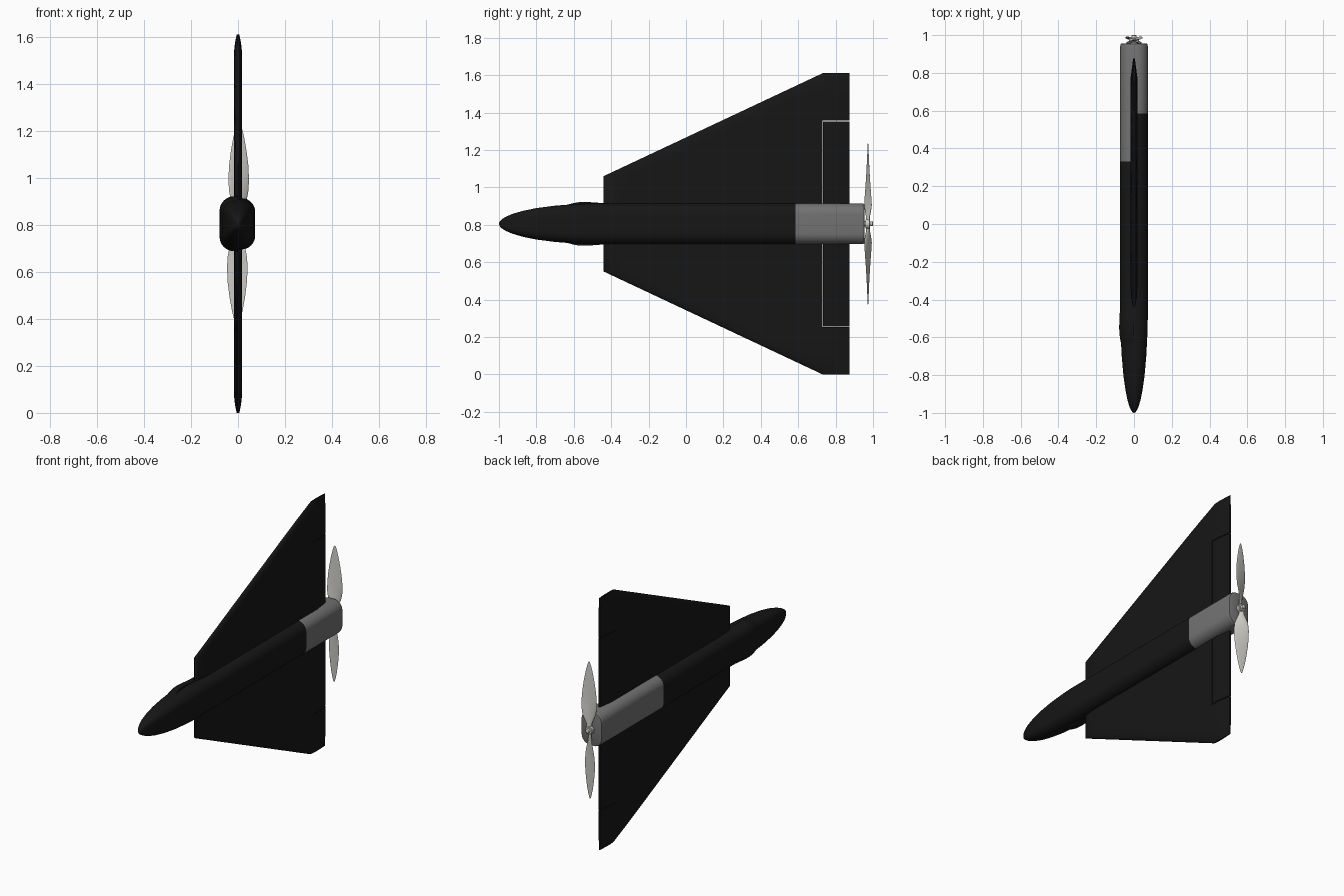
import bpy, bmesh
from math import sin, cos, pi, sqrt, atan2

if "Cube" in bpy.data.objects:
    bpy.data.objects.remove(bpy.data.objects["Cube"])

ZC = 0.805                      # height of the fuselage axis


def material(name, r, g, b):
    m = bpy.data.materials.new(name)
    m.diffuse_color = (r, g, b, 1)
    m.use_nodes = True
    m.node_tree.nodes["Principled BSDF"].inputs["Base Color"].default_value = m.diffuse_color
    return m


BLACK = material("black", 0.008, 0.008, 0.008)
GREY = material("mid_grey", 0.17, 0.17, 0.17)
PALE = material("pale_grey", 0.6, 0.59, 0.55)


def loft(name, rings, mat, closed=True, caps=True, angle=35):
    """Skin a list of equal-length rings."""
    bm = bmesh.new()
    vs = [[bm.verts.new(p) for p in ring] for ring in rings]
    n = len(vs[0])
    for a, b in zip(vs, vs[1:]):
        for i in range(n if closed else n - 1):
            j = (i + 1) % n
            bm.faces.new((a[i], a[j], b[j], b[i]))
    if caps:
        bm.faces.new(vs[0])
        bm.faces.new(vs[-1])
    bmesh.ops.recalc_face_normals(bm, faces=bm.faces)
    me = bpy.data.meshes.new(name)
    bm.to_mesh(me)
    bm.free()
    me.materials.append(mat)
    ob = bpy.data.objects.new(name, me)
    bpy.context.collection.objects.link(ob)
    bpy.ops.object.select_all(action='DESELECT')
    ob.select_set(True)
    bpy.context.view_layer.objects.active = ob
    bpy.ops.object.shade_smooth_by_angle(angle=angle * pi / 180)
    return ob


# Fuselage section: rounded rectangle, described by its half outline
W, H, R = 0.073, 0.109, 0.058


def half(y, s, side=1):
    pts = [(0, H)]
    for k in range(9):
        a = pi / 2 * (1 - k / 8)
        pts.append((W - R + R * cos(a), H - R + R * sin(a)))
    pts += [(x, -z) for x, z in reversed(pts)]
    return [(side * x * s, y, ZC + z * s) for x, z in pts]


def full(y, s):
    return half(y, s) + half(y, s, -1)[-2:0:-1]


# Black body with elliptical nose
nose = [(-1, 0.03), (-0.995, 0.13), (-0.985, 0.22), (-0.965, 0.34), (-0.93, 0.48),
        (-0.87, 0.64), (-0.8, 0.77), (-0.7, 0.89), (-0.6, 0.96), (-0.5, 1), (0.33, 1)]
loft("fuselage", [full(y, s) for y, s in nose], BLACK)
loft("fuselage_right_side", [half(0.33, 1), half(0.585, 1)], BLACK, False, False)

# Raised hatch on the left side behind the nose
hatch = [(-0.64, 0.92), (-0.61, 1.0), (-0.58, 1.055), (-0.55, 1.075), (-0.51, 1.06), (-0.46, 1.025), (-0.42, 0.995)]
loft("hatch", [half(y, s, -1) for y, s in hatch], BLACK)

# Grey engine cowl, longer on the left side
loft("cowl_left_side", [half(0.33, 1, -1), half(0.585, 1, -1)], GREY, False, False)
cowl = [(0.585, 1), (0.94, 1), (0.948, 0.985), (0.953, 0.96), (0.955, 0.91)]
loft("engine_cowl", [full(y, s) for y, s in cowl], GREY)


# Delta wing panels, measured by distance h from the fuselage axis
def leading_edge(h):
    return -0.44 + max(0, h - 0.255) * 1.17 / 0.55


def thickness(y, h):
    u = min(1, max(0, (y - leading_edge(h)) / 0.12))
    tail = min(1, 0.25 + max(0, 0.875 - y) / 0.1 * 0.75)
    tip = sqrt(min(1, 0.15 + (0.805 - h) / 0.1))
    return max(0.0006, 0.018 * sqrt(1 - (1 - u) ** 2) * min(tail, 1) * tip)


def panel(name, hs, y0, y1, side):
    rings = []
    for h in hs:
        a = y0 if y0 is not None else leading_edge(h)
        ys = [a + (y1 - a) * (k / 18) ** 1.8 for k in range(19)]
        up = [(thickness(y, h), y, ZC + side * h) for y in ys]
        rings.append(up + [(-x, y, z) for x, y, z in reversed(up)])
    loft(name, rings, BLACK)


for side, label in ((1, "upper"), (-1, "lower")):
    panel(label + "_wing", [0.05, 0.255, 0.4, 0.55, 0.65, 0.7, 0.74, 0.77, 0.79, 0.8049],
          None, 0.7305, side)
    panel(label + "_wing_tip", [0.552, 0.65, 0.7, 0.74, 0.77, 0.79, 0.805], 0.7305, 0.875, side)
    panel(label + "_elevon", [0.09, 0.3, 0.548], 0.733, 0.875, side)

# Propeller hub, turned about the y axis
hub = [(0.95, 0.014), (0.96, 0.014), (0.96, 0.024), (0.966, 0.026), (0.982, 0.026),
       (0.985, 0.022), (0.985, 0.013), (0.998, 0.012), (1.0, 0.009)]
loft("propeller_hub", [[(r * cos(2 * pi * k / 24), y, ZC + r * sin(2 * pi * k / 24))
                        for k in range(24)] for y, r in hub], PALE)

# Twisted propeller blades: radius, half chord, half thickness
stations = [(0.01, 0.014, 0.009), (0.04, 0.016, 0.008), (0.07, 0.028, 0.006), (0.1, 0.039, 0.005),
            (0.14, 0.045, 0.004), (0.19, 0.046, 0.0035), (0.25, 0.042, 0.003), (0.31, 0.034, 0.0025),
            (0.37, 0.023, 0.002), (0.41, 0.013, 0.0015), (0.43, 0.006, 0.001), (0.436, 0.002, 0.0006)]
for side, label in ((1, "upper"), (-1, "lower")):
    rings = []
    for r, c, t in stations:
        a = min(atan2(0.06, r), 0.6)
        ring = []
        for k in range(20):
            p = 2 * pi * k / 20
            u, v = c * cos(p), t * sin(p)
            x = u * cos(a) - v * sin(a) + 0.003
            ring.append((side * x, 0.973 + u * sin(a) + v * cos(a), ZC + side * r))
        rings.append(ring)
    loft(label + "_propeller_blade", rings, PALE, angle=60)
